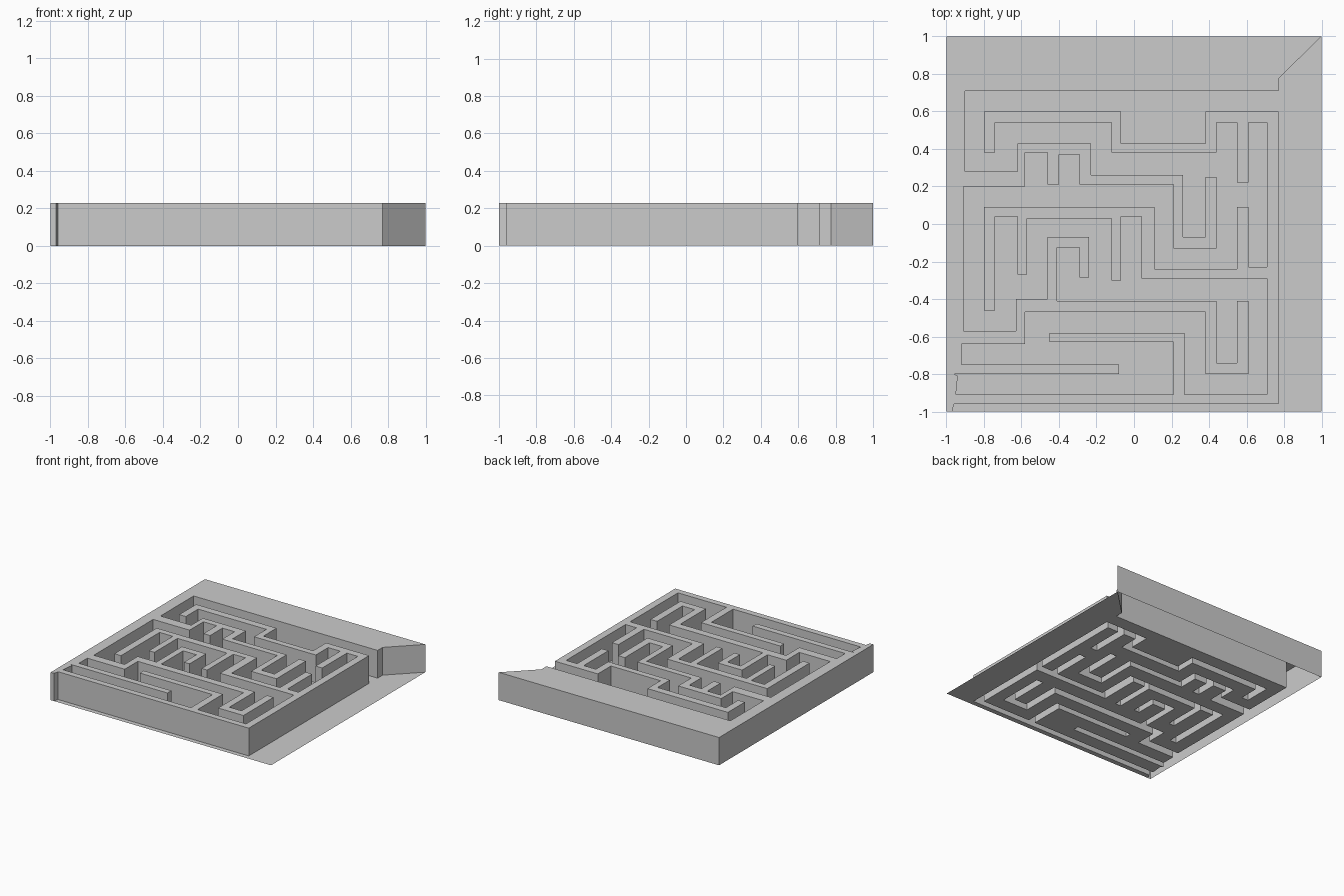
import bpy, bmesh

if "Cube" in bpy.data.objects:
    bpy.data.objects.remove(bpy.data.objects["Cube"])

HEIGHT = 0.228


def turns(start, steps):
    """Right-angled path: steps set x, y, x, y ... in turn."""
    p = list(start)
    path = [tuple(p)]
    for i, v in enumerate(steps):
        p[i % 2] = v
        path.append(tuple(p))
    return path


def make_object(name, bm):
    bmesh.ops.recalc_face_normals(bm, faces=bm.faces)
    if sum(f.normal.z for f in bm.faces) < 0:
        bmesh.ops.reverse_faces(bm, faces=bm.faces)
    mesh = bpy.data.meshes.new(name)
    bm.to_mesh(mesh)
    bm.free()
    obj = bpy.data.objects.new(name, mesh)
    bpy.context.collection.objects.link(obj)
    return obj


# Upper walls, branching off the wide back block
upper = turns((.77, .71), [
    -.90, .28, -.62, .43, -.23, .26, .26, -.07, .38, .25, .44, -.13,
    .21, .21, -.29, .37, -.40, .21, -.46, .38, -.58, .20, -.91])
# Lower walls, branching off the left border
lower = turns((-.91, -.57), [
    -.63, -.40, -.46, -.07, -.24, -.285, -.29, -.125, -.41, -.41, .44, -.74,
    .55, -.41, .61, -.80, .38, -.47, -.58, -.64, -.92, -.75, -.08, -.80, -.96])
# Middle walls, branching off the right border
middle = turns((-.95, -.91), [
    .21, -.63, -.45, -.58, .27, -.91, .71, -.29, .04, .04, -.07, -.30, -.12, .03,
    -.57, -.27, -.62, .04, -.74, -.46, -.80, .09, .11, -.24, .55, .09, .61, -.23, .71])
# Right border with its upper branches, then the front border
border = turns((.71, .54), [
    .61, .22, .55, .54, .44, .38, -.12, .54, -.74, .38, -.80, .60,
    -.07, .43, .38, .60, .77, -.96, -.96])

divide = ([(1, 1), (.77, .775)] + upper + lower + [(-.94, -.81)]
          + middle + border + [(-.97, -1)])

# Raised maze walls: flat top and sides, open underneath
bm = bmesh.new()
outline = divide + [(-1, -1), (-1, 1)]
top = [bm.verts.new((x, y, HEIGHT)) for x, y in outline]
base = [bm.verts.new((x, y, 0)) for x, y in outline]
bm.faces.new(top)
for i in range(len(top)):
    j = (i + 1) % len(top)
    bm.faces.new((top[i], base[i], base[j], top[j]))
make_object("maze_walls", bm)

# Floor sheet filling the corridors and the strip outside the walls
bm = bmesh.new()
bm.faces.new([bm.verts.new((x, y, 0)) for x, y in divide + [(1, -1)]])
make_object("maze_floor", bm)
